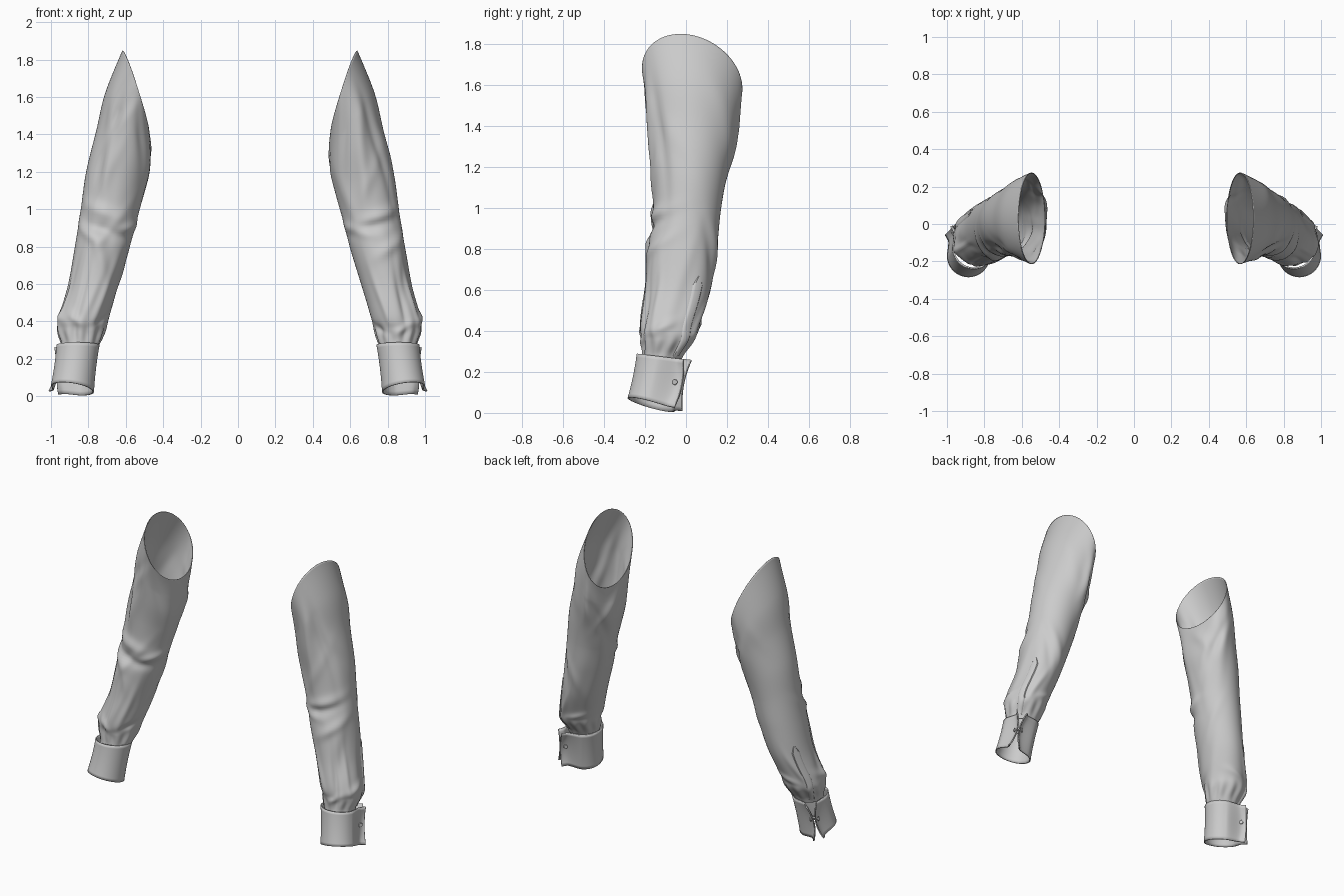
import bpy, bmesh, random
from math import sin, cos, radians, exp, pi
from mathutils import Vector

if "Cube" in bpy.data.objects:
    bpy.data.objects.remove(bpy.data.objects["Cube"])

# Sleeve keys: outer x, outer z, inner x, inner z, front y, back y
KEYS = [
    (.63, 1.842, .485, 1.42, -.215, .275),
    (.72, 1.62, .478, 1.32, -.195, .25),
    (.768, 1.42, .483, 1.20, -.175, .222),
    (.822, 1.20, .512, 1.08, -.16, .192),
    (.85, 1.00, .548, .95, -.16, .168),
    (.882, .80, .59, .79, -.185, .15),
    (.918, .60, .648, .60, -.20, .12),
    (.968, .43, .70, .43, -.222, .065),
    (.976, .36, .72, .36, -.215, .045),
    (.955, .29, .742, .29, -.212, -.005),
    (.95, .25, .758, .25, -.218, -.025),
]
# Hand-placed folds: angle (0 outer, 90 back, -90 front), z, tilt, length, width, height
FOLDS = [
    (-80, .97, 70, .13, .035, .016), (-100, .90, 75, .15, .03, -.018),
    (-60, .84, 60, .12, .03, .013), (-130, .86, 100, .11, .03, .014),
    (-75, 1.30, 8, .30, .03, .014), (-50, 1.38, -6, .32, .028, -.012),
    (-110, 1.45, 12, .25, .03, -.012), (100, 1.35, -10, .25, .035, .012),
    (130, 1.25, -25, .22, .03, -.014), (160, 1.30, 30, .14, .03, .012),
    (-35, .55, 0, .16, .016, .009), (-60, .50, 4, .20, .02, -.010),
    (-110, .50, -6, .18, .025, .010), (60, .45, 15, .13, .025, .011),
    (-80, .38, 60, .07, .022, .012), (-20, .40, 70, .07, .025, .012),
    (-140, .40, 110, .07, .022, -.010), (100, .40, 75, .08, .022, .010),
]


def catmull(rows, u):
    i = min(int(u), len(rows) - 2)
    t = u - i
    a, b, c, d = (rows[max(0, min(len(rows) - 1, i + k))] for k in (-1, 0, 1, 2))
    return [.5 * (2 * q + (r - p) * t + (2 * p - 5 * q + 4 * r - s) * t * t
                  + (3 * q - p - 3 * r + s) * t ** 3) for p, q, r, s in zip(a, b, c, d)]


def make_folds(seed):
    random.seed(seed)
    extra = [(random.uniform(-180, 180), random.uniform(.4, 1.55), random.uniform(-35, 35),
              random.uniform(.1, .25), random.uniform(.025, .05),
              random.choice((-1, 1)) * random.uniform(.003, .008)) for _ in range(22)]
    jitter = [(a + random.uniform(-12, 12), z + random.uniform(-.04, .04), t, l, w, h)
              for a, z, t, l, w, h in FOLDS]
    return [(a, z, cos(radians(t)), sin(radians(t)), l, w, h) for a, z, t, l, w, h in jitter + extra]


def sleeve_point(side, folds, u, ang, lift=0):
    ox, oz, ix, iz, yf, yb = catmull(KEYS, u)
    c, s = cos(radians(ang)), sin(radians(ang))
    rx, ry = (ox - ix) / 2, (yb - yf) / 2
    z = (oz + iz) / 2 + (oz - iz) / 2 * c - .05 * s * max(0, 1 - u / 4)
    d = 0
    for a, fz, ct, st, ln, wd, h in folds:
        along, across = z - fz, .16 * radians((ang - a + 180) % 360 - 180)
        l, w = along * ct + across * st, across * ct - along * st
        e = (l / ln) ** 2 + (w / wd) ** 2
        if e < 9:
            d += h * exp(-e)
    d *= min(1, u / 1.2) * max(0, min(1, (z - .27) / .08))
    # gathers above the cuff
    d += .005 * sin(radians(ang * 11)) * exp(-((z - .33) / .05) ** 2)
    d += lift
    x = (ox + ix) / 2 + (rx + d) * c + side * .01 * min(1, z / .5)
    return Vector((side * x, (yf + yb) / 2 + (ry + d) * s, z))


def grid_object(name, rows, closed=False, thickness=0.0, offset=-1):
    bm = bmesh.new()
    vs = [[bm.verts.new(p) for p in r] for r in rows]
    n = len(rows[0])
    for r0, r1 in zip(vs, vs[1:]):
        for j in range(n if closed else n - 1):
            k = (j + 1) % n
            bm.faces.new((r0[j], r0[k], r1[k], r1[j]))
    # face outward: compare the normals with the direction from the grid centre line
    bm.normal_update()
    out = 0
    for i, f in enumerate(bm.faces):
        row = rows[i // (n if closed else n - 1)]
        mid = sum(row, Vector()) / n
        out += f.normal.dot(f.calc_center_median() - mid)
    if out < 0:
        bmesh.ops.reverse_faces(bm, faces=bm.faces[:])
    me = bpy.data.meshes.new(name)
    bm.to_mesh(me)
    bm.free()
    ob = bpy.data.objects.new(name, me)
    bpy.context.collection.objects.link(ob)
    if thickness:
        m = ob.modifiers.new("cloth", 'SOLIDIFY')
        m.thickness, m.offset = thickness, offset
    smooth(ob)
    return ob


def smooth(ob):
    bpy.ops.object.select_all(action='DESELECT')
    ob.select_set(True)
    bpy.context.view_layer.objects.active = ob
    bpy.ops.object.shade_smooth_by_angle(angle=radians(40))


def cuff_rows(side):
    # teardrop section whose two ends pinch together and flare at top and bottom
    dx, dy = .6, .8
    rows = []
    for i in range(13):
        t = i / 12
        v = 2 * t - 1
        g = .006 + .026 * v * v
        r = .107 + .004 * v * v
        half = [(.165, g), (.145, g + .002), (.118, g * .6 + .022)]
        arc = [(r * cos(radians(a)), r * sin(radians(a))) for a in range(52, 309, 16)]
        key = half + arc + [(p, -q) for p, q in reversed(half)]
        sec = [catmull(key, k / 4) for k in range(4 * (len(key) - 1) + 1)]
        cx, cy, cz = .855 + .03 * t, -.125 - .045 * t, .275 - .235 * t
        row = []
        for p, q in sec:
            x, y = p * dx + q * dy, p * dy - q * dx
            z = cz - y * (.12 + .16 * t) + x * .15 * t
            row.append(Vector((side * (cx + x), cy + y, z)))
        rows.append(row)
    return rows


def disc(name, loc, axis, radius, depth):
    bpy.ops.mesh.primitive_cylinder_add(vertices=24, radius=radius, depth=depth, location=loc)
    ob = bpy.context.object
    ob.name = name
    ob.rotation_euler = axis.to_track_quat('Z', 'Y').to_euler()
    b = ob.modifiers.new("round", 'BEVEL')
    b.width, b.segments = depth * .3, 2
    smooth(ob)


for side, label in ((-1, "left"), (1, "right")):
    folds = make_folds(5 + side)
    # Sleeve tube with a slanted armhole
    nu, na = 130, 96
    grid_object(label + "_sleeve",
                [[sleeve_point(side, folds, 10 * i / nu, 360 * j / na - 180) for j in range(na)]
                 for i in range(nu + 1)], True, .004)
    # Placket strip with a pointed top
    rows = []
    for i in range(31):
        t = i / 30
        u = 5.65 + 3.6 * t
        half = 10 * min(1, .15 + t / .07)
        rows.append([sleeve_point(side, folds, u, 36 + 4 * t + half * k / 4, .005 if abs(k) < 4 else 0)
                     for k in range(-4, 5)])
    placket = grid_object(label + "_placket", rows)
    # Cuff with flared ends
    grid_object(label + "_cuff", cuff_rows(side), False, .008, 0)
    # Button link through the pinched cuff ends
    axis = Vector((side * .8, -.6, 0))
    mid = Vector((side * .95, -.04, .15))
    disc(label + "_button_link", mid, axis, .006, .05)
    for k, end in ((1, "front"), (-1, "back")):
        disc(f"{label}_button_{end}", mid + axis * .024 * k, axis, .014, .008)
